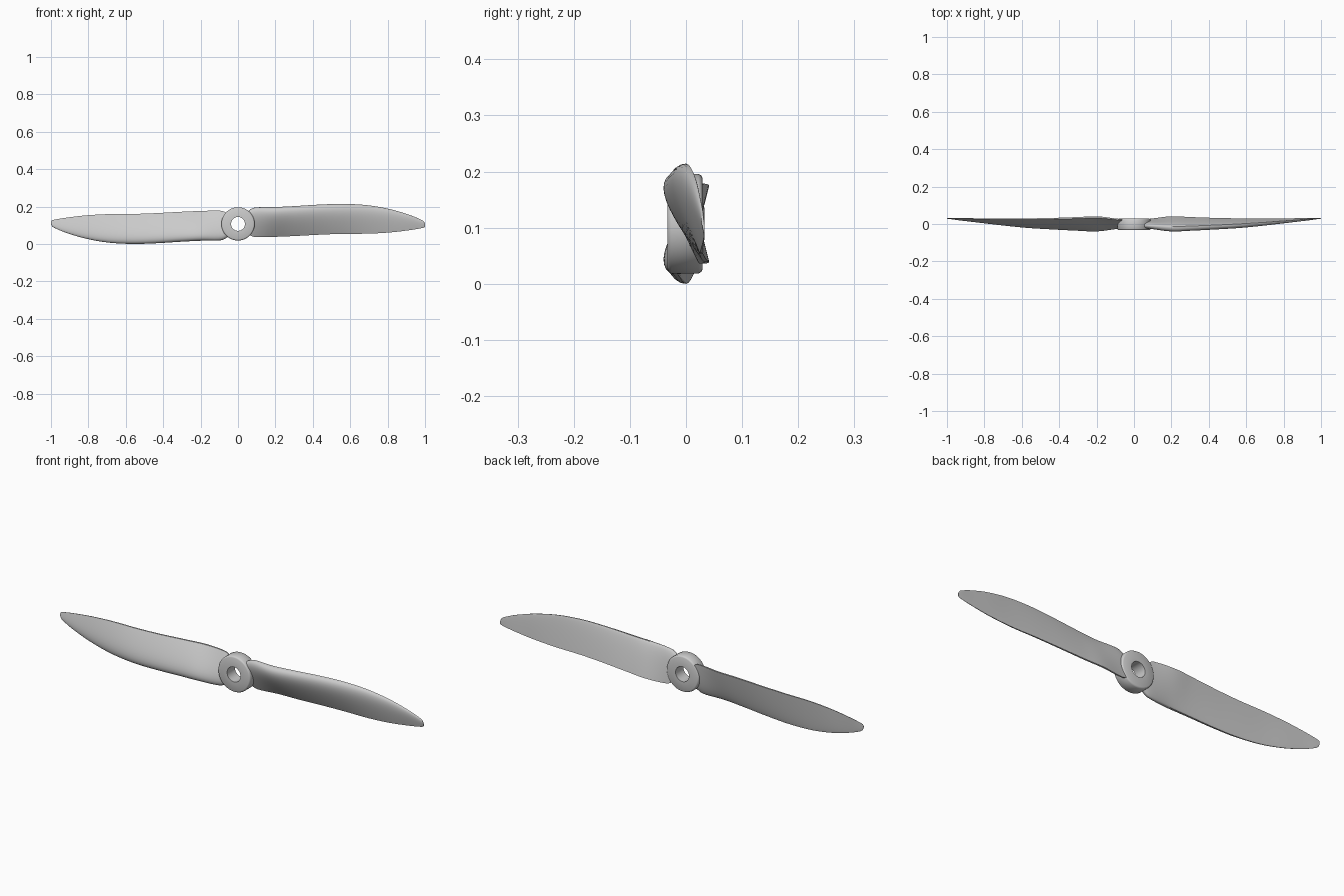
import bpy, bmesh
from math import pi, sin, cos, sqrt

if "Cube" in bpy.data.objects:
    bpy.data.objects.remove(bpy.data.objects["Cube"])

CZ = 0.107  # height of the shaft axis

# Blade stations: x, leading z, trailing z, leading y, trailing y, front bulge, back bulge
STATIONS = [
    (0.055, 0.178, 0.050, -0.006, 0.024, 0.022, 0.010),
    (0.088, 0.194, 0.037, -0.008, 0.028, 0.026, 0.010),
    (0.20, 0.197, 0.038, -0.014, 0.041, 0.038, 0.008),
    (0.30, 0.202, 0.042, -0.011, 0.037, 0.036, 0.005),
    (0.45, 0.211, 0.050, -0.005, 0.032, 0.032, 0.004),
    (0.57, 0.214, 0.054, 0.001, 0.030, 0.029, 0.003),
    (0.70, 0.206, 0.055, 0.009, 0.029, 0.022, 0.002),
    (0.82, 0.184, 0.062, 0.018, 0.030, 0.015, 0.002),
    (0.92, 0.154, 0.074, 0.025, 0.032, 0.009, 0.001),
    (0.98, 0.129, 0.084, 0.030, 0.033, 0.005, 0.001),
    (0.995, 0.118, 0.088, 0.031, 0.033, 0.004, 0.001),
    (1.00, 0.106, 0.092, 0.032, 0.033, 0.003, 0.001),
]


def slope(i, k):
    a, b = STATIONS[max(i - 1, 0)], STATIONS[min(i + 1, len(STATIONS) - 1)]
    return (b[k] - a[k]) / (b[0] - a[0])


def station(i, t):
    """Smooth (Hermite) interpolation between station i and i + 1."""
    a, b = STATIONS[i], STATIONS[i + 1]
    h = b[0] - a[0]
    out = [a[0] + h * t]
    for k in range(1, 7):
        out.append(a[k] * (2*t**3 - 3*t**2 + 1) + b[k] * (3*t**2 - 2*t**3)
                   + h * (slope(i, k) * (t**3 - 2*t**2 + t) + slope(i + 1, k) * (t**3 - t**2)))
    return out


def thickness(u):
    """Aerofoil half thickness, peak 1."""
    return 10 * (0.2969 * sqrt(u) - 0.126*u - 0.3516*u**2 + 0.2843*u**3 - 0.1015*u**4)


def section(s, n=18):
    x, zl, zt, yl, yt, front, back = s
    us = [(1 - cos(pi * i / n)) / 2 for i in range(n + 1)]
    blunt = 0.2 * front

    def point(u, offset):
        return (x, yl + (yt - yl) * u + offset, zl + (zt - zl) * u)
    pts = [point(u, -front * thickness(u) - blunt * u**3) for u in us]
    pts += [point(u, back * thickness(u)) for u in reversed(us[1:])]
    return pts


def make_object(name, bm):
    bmesh.ops.recalc_face_normals(bm, faces=bm.faces)
    mesh = bpy.data.meshes.new(name)
    bm.to_mesh(mesh)
    bm.free()
    ob = bpy.data.objects.new(name, mesh)
    bpy.context.collection.objects.link(ob)
    bpy.context.view_layer.objects.active = ob
    ob.select_set(True)
    bpy.ops.object.shade_smooth_by_angle(angle=0.6)
    ob.select_set(False)
    return ob


def bridge(bm, a, b):
    for j in range(len(a)):
        k = (j + 1) % len(a)
        bm.faces.new((a[j], a[k], b[k], b[j]))


# Twisted blades; the second is turned half a revolution about the shaft
def blade(name, side):
    sections = [section(STATIONS[0])]
    for i in range(len(STATIONS) - 1):
        steps = 6 if STATIONS[i + 1][0] - STATIONS[i][0] > 0.05 else 3
        sections += [section(station(i, (j + 1) / steps)) for j in range(steps)]
    bm = bmesh.new()
    rings = [[bm.verts.new((side * x, y, CZ + side * (z - CZ))) for x, y, z in s]
             for s in sections]
    for a, b in zip(rings, rings[1:]):
        bridge(bm, a, b)
    bm.faces.new(rings[0])
    bm.faces.new(rings[-1])
    make_object(name, bm)


blade("right_blade", 1)
blade("left_blade", -1)

# Hub: bevelled ring turned about the shaft, with an open bore
profile = [(0.037, -0.033), (0.082, -0.033), (0.086, -0.031), (0.089, -0.026),
           (0.089, 0.022), (0.086, 0.027), (0.082, 0.029), (0.037, 0.029)]
bm = bmesh.new()
N = 64
rings = [[bm.verts.new((r * cos(2*pi*i/N), y, CZ + r * sin(2*pi*i/N))) for r, y in profile]
         for i in range(N)]
for i in range(N):
    bridge(bm, rings[i], rings[(i + 1) % N])
make_object("hub", bm)
